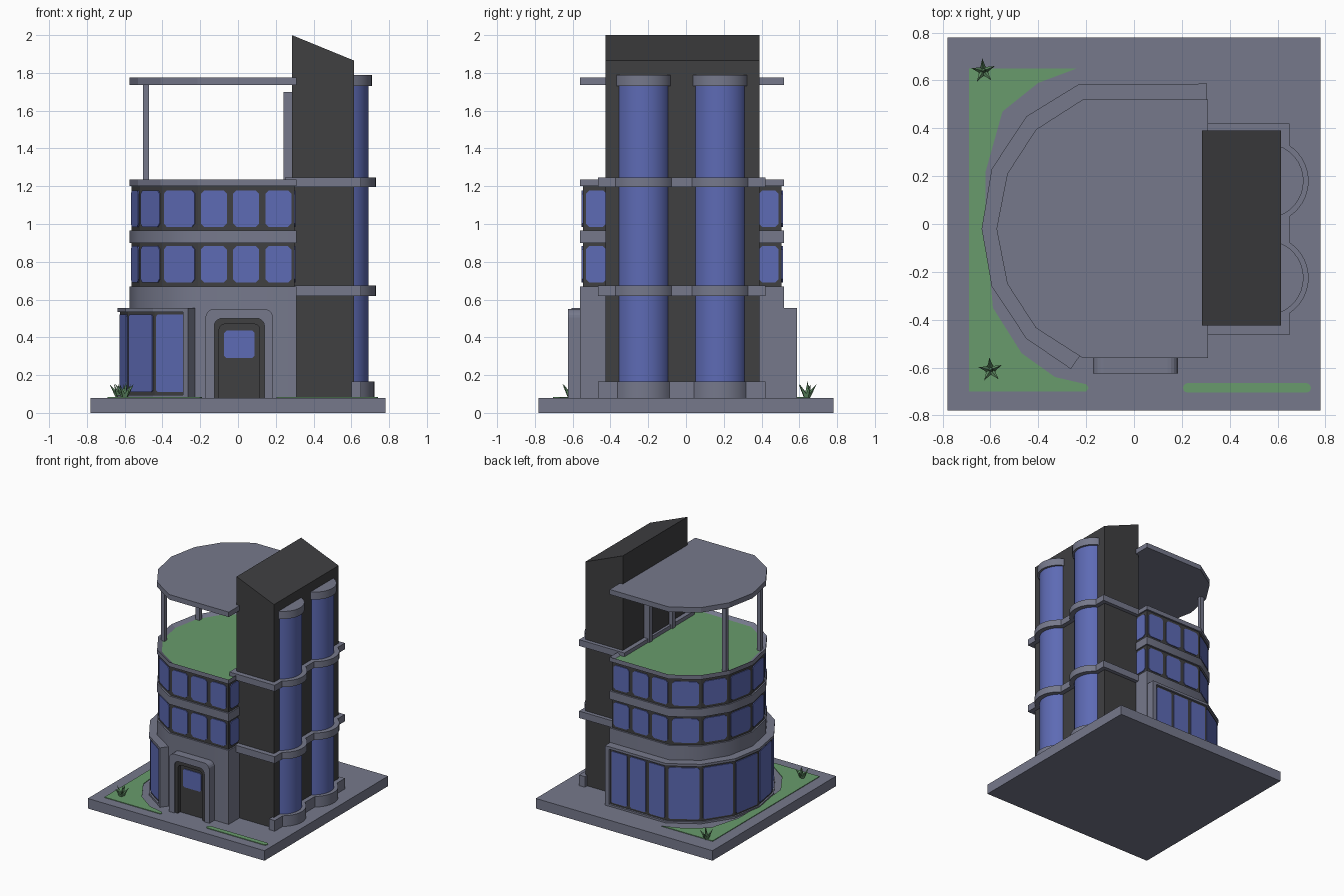
import bpy, bmesh
from math import acos, cos, sin, pi, radians
from mathutils import Matrix, Vector

cube = bpy.data.objects.get("Cube")
if cube:
    bpy.data.objects.remove(cube)


def material(name, rgb):
    m = bpy.data.materials.new(name)
    m.use_nodes = True
    m.diffuse_color = (*rgb, 1)
    bsdf = next(n for n in m.node_tree.nodes if n.type == 'BSDF_PRINCIPLED')
    bsdf.inputs["Base Color"].default_value = (*rgb, 1)
    bsdf.inputs["Roughness"].default_value = 0.7
    return m


GREY = material("grey concrete", (0.18, 0.19, 0.26))
DARK = material("dark cladding", (0.05, 0.05, 0.053))
GLASS = material("blue glass", (0.11, 0.145, 0.46))
GRASS = material("green grass", (0.14, 0.33, 0.15))
LEAF = material("leaf green", (0.12, 0.27, 0.13))


def finish(name, bm, *mats, smooth=False):
    bmesh.ops.recalc_face_normals(bm, faces=bm.faces)
    mesh = bpy.data.meshes.new(name)
    bm.to_mesh(mesh)
    bm.free()
    ob = bpy.data.objects.new(name, mesh)
    bpy.context.collection.objects.link(ob)
    for m in mats:
        mesh.materials.append(m)
    if smooth:
        bpy.ops.object.select_all(action='DESELECT')
        ob.select_set(True)
        bpy.context.view_layer.objects.active = ob
        bpy.ops.object.shade_smooth_by_angle(angle=radians(40))
    return ob


def extrude(bm, points, vec):
    """Closed solid from a planar polygon pushed along vec; returns the far face."""
    face = bm.faces.new([bm.verts.new(p) for p in points])
    new = bmesh.ops.extrude_face_region(bm, geom=[face], use_keep_orig=True)["geom"]
    bmesh.ops.translate(bm, vec=vec, verts=[g for g in new if isinstance(g, bmesh.types.BMVert)])
    return next(g for g in new if isinstance(g, bmesh.types.BMFace))


def prism(name, outline, z0, z1, mat, smooth=False):
    bm = bmesh.new()
    extrude(bm, [(x, y, z0) for x, y in outline], (0, 0, z1 - z0))
    return finish(name, bm, mat, smooth=smooth)


def front_prism(name, outline, y0, y1, mat):
    bm = bmesh.new()
    extrude(bm, [(x, y0, z) for x, z in outline], (0, y1 - y0, 0))
    return finish(name, bm, mat)


def rect(x0, x1, y0, y1):
    return [(x0, y0), (x1, y0), (x1, y1), (x0, y1)]


def box(name, x0, x1, y0, y1, z0, z1, mat):
    return prism(name, rect(x0, x1, y0, y1), z0, z1, mat)


def scaled(outline, s):
    return [(-0.13 + (x + 0.13) * s, -0.02 + (y + 0.02) * s) for x, y in outline]


def windows(name, runs, z0, z1, margin, cut=0.018):
    """Thin chamfered glass panes; each run is (start, end, pane count)."""
    bm = bmesh.new()
    for p, q, n in runs:
        p, q = Vector((*p, 0)), Vector((*q, 0))
        along = (q - p).normalized()
        out = Vector((along.y, -along.x, 0))
        step = (q - p).length / n
        for i in range(n):
            a, b = i * step + margin, (i + 1) * step - margin
            pane = [(a + cut, z0), (b - cut, z0), (b, z0 + cut), (b, z1 - cut),
                    (b - cut, z1), (a + cut, z1), (a, z1 - cut), (a, z0 + cut)]
            extrude(bm, [p + along * u + Vector((0, 0, z)) - out * 0.002 for u, z in pane],
                    out * 0.008)
    return finish(name, bm, GLASS)


# Ground slab and lawns
box("ground_slab", -0.78, 0.78, -0.78, 0.78, 0, 0.08, GREY)
lawn = [(-0.69, 0.65), (-0.69, -0.70), (-0.20, -0.70), (-0.19, -0.685), (-0.2, -0.67),
        (-0.33, -0.64), (-0.47, -0.54), (-0.59, -0.35), (-0.62, -0.02), (-0.62, 0.22),
        (-0.55, 0.47), (-0.40, 0.59), (-0.24, 0.65)]
prism("side_lawn", lawn, 0.078, 0.085, GRASS)
strip = [(cx + 0.02 * cos(a + k * pi / 6), -0.685 + 0.02 * sin(a + k * pi / 6))
         for cx, a in ((0.72, -pi / 2), (0.225, pi / 2)) for k in range(7)]
prism("front_lawn_strip", strip, 0.078, 0.085, GRASS)

# Main rounded block, counter-clockwise from the front tower corner
BODY = [(0.31, -0.56), (0.31, 0.52), (-0.215, 0.52), (-0.41, 0.395), (-0.53, 0.21),
        (-0.575, -0.02), (-0.53, -0.25), (-0.41, -0.435), (-0.215, -0.56)]
WALL = scaled(BODY, 0.975)
prism("ground_floor", BODY, 0.08, 0.67, GREY, True)
prism("upper_wall", WALL, 0.66, 1.21, DARK)
prism("middle_band", BODY, 0.9, 0.965, GREY, True)

# Windows of the two upper floors
runs = [(WALL[i], WALL[i + 1], 1) for i in range(2, 8)]
runs += [(WALL[8], WALL[0], 3), (WALL[1], WALL[2], 3)]
x = WALL[0][0]
runs += [((x, WALL[0][1]), (x, -0.405), 1), ((x, 0.37), (x, WALL[1][1]), 1)]
for floor, z in (("lower", 0.69), ("upper", 0.985)):
    windows(floor + "_floor_windows", runs, z, z + 0.193, 0.016)

# Roof parapet with sunken garden
bm = bmesh.new()
top = extrude(bm, [(x, y, 1.2) for x, y in BODY], (0, 0, 0.035))
bmesh.ops.recalc_face_normals(bm, faces=bm.faces)
bmesh.ops.inset_region(bm, faces=[top], thickness=0.035)
top = max((f for f in bm.faces if abs(f.normal.z) > 0.9 and f.calc_center_median().z > 1.22),
          key=lambda f: f.calc_area())
top.material_index = 1
bmesh.ops.translate(bm, verts=top.verts, vec=(0, 0, -0.02))
finish("roof_garden", bm, GREY, GRASS)

# Canopy, its posts and the roof door
prism("roof_canopy", BODY, 1.735, 1.775, GREY)
for side, y in (("left", -0.24), ("right", 0.2)):
    box(side + "_canopy_post", -0.503, -0.47, y - 0.016, y + 0.016, 1.21, 1.74, GREY)
for side, y in (("front", -0.19), ("back", 0.10)):
    box(side + "_roof_door_jamb", 0.24, 0.3, y - 0.02, y + 0.02, 1.21, 1.7, GREY)
box("roof_door_lintel", 0.24, 0.3, -0.21, 0.12, 1.66, 1.7, GREY)
box("roof_door", 0.27, 0.3, -0.18, 0.09, 1.21, 1.67, DARK)

# Glazed ground floor wing
WING = [(0.30, 0.585), (-0.23, 0.585), (-0.45, 0.45), (-0.595, 0.23), (-0.637, -0.02),
        (-0.595, -0.26), (-0.45, -0.48), (-0.265, -0.605)]
closing = [(-0.225, -0.55), (0.0, -0.3), (0.30, 0.3)]
glazing = scaled(WING, 0.975)
prism("wing_wall", glazing + closing, 0.08, 0.54, DARK)
prism("wing_roof", WING + closing, 0.535, 0.555, GREY)
prism("wing_sill", WING + closing, 0.08, 0.095, GREY)
wing_runs = [((0.27, glazing[0][1]), glazing[1], 3)]
wing_runs += [(glazing[i], glazing[i + 1], 1) for i in range(1, 7)]
windows("wing_windows", wing_runs, 0.11, 0.52, 0.014, 0.01)
prism("wing_front_end", [(-0.29, -0.588), (-0.265, -0.607), (-0.225, -0.55), (-0.25, -0.53)],
      0.08, 0.555, GREY)
box("wing_back_end", 0.27, 0.305, 0.5, 0.587, 0.08, 0.555, GREY)


# Entrance
def arch(x0, x1, z1, r):
    pts = [(x1, 0.08)]
    for cx, start in ((x1 - r, 0), (x0 + r, pi / 2)):
        pts += [(cx + r * cos(start + k * pi / 10), z1 - r + r * sin(start + k * pi / 10))
                for k in range(6)]
    return pts + [(x0, 0.08)]


outer, mid = arch(-0.172, 0.185, 0.55, 0.045), arch(-0.125, 0.14, 0.5, 0.04)
inner = arch(-0.1, 0.115, 0.47, 0.03)
front_prism("portal_surround", outer + mid[::-1], -0.55, -0.625, GREY)
front_prism("door_frame", mid + inner[::-1], -0.55, -0.615, DARK)
front_prism("door_panel", inner, -0.55, -0.585, DARK)
windows("door_window", [((-0.075, -0.585), (0.09, -0.585), 1)], 0.29, 0.435, 0.002, 0.012)

# Tower with sloping top
front_prism("tower", [(0.285, 0.08), (0.615, 0.08), (0.615, 1.865), (0.285, 2.0)],
            -0.425, 0.39, DARK)
BAYS = (-0.225, 0.18)


def arc(cy, cx, r, x_start, n=14):
    a = acos((x_start - cx) / r)
    return [(cx + r * cos(t), cy + r * sin(t)) for t in (a * (2 * k / n - 1) for k in range(n + 1))]


# Rounded glass bays and their caps
for side, cy in zip(("front", "back"), BAYS):
    prism(side + "_glass_bay", arc(cy, 0.545, 0.147, 0.6), 0.08, 1.74, GLASS, True)
    prism(side + "_bay_cap", arc(cy, 0.552, 0.157, 0.605), 1.73, 1.79, GREY, True)

# Bands that wrap the tower and its bays
for name, x0, r, z0, z1 in (("tower_plinth", 0.6, 0.17, 0.08, 0.165),
                            ("lower_tower_band", 0.3, 0.178, 0.62, 0.675),
                            ("upper_tower_band", 0.25, 0.178, 1.195, 1.245)):
    outline = [(x0, -0.465), (0.65, -0.465)]
    for cy in BAYS:
        outline += arc(cy, 0.552, r, 0.65)
    prism(name, outline + [(0.65, 0.42), (x0, 0.42)], z0, z1, GREY, True)

# Spiky plants
for name, px, py in (("front_plant", -0.6, -0.61), ("back_plant", -0.63, 0.64)):
    bm = bmesh.new()
    for k in range(6):
        tilt = 0.12 if k == 5 else 0.62
        m = (Matrix.Translation((px, py, 0.08)) @ Matrix.Rotation(k * 2 * pi / 5 + 0.4, 4, 'Z')
             @ Matrix.Rotation(tilt, 4, 'Y') @ Matrix.Translation((0, 0, 0.045)))
        bmesh.ops.create_cone(bm, cap_ends=True, segments=4, radius1=0.016, radius2=0,
                              depth=0.09, matrix=m)
    finish(name, bm, LEAF)
